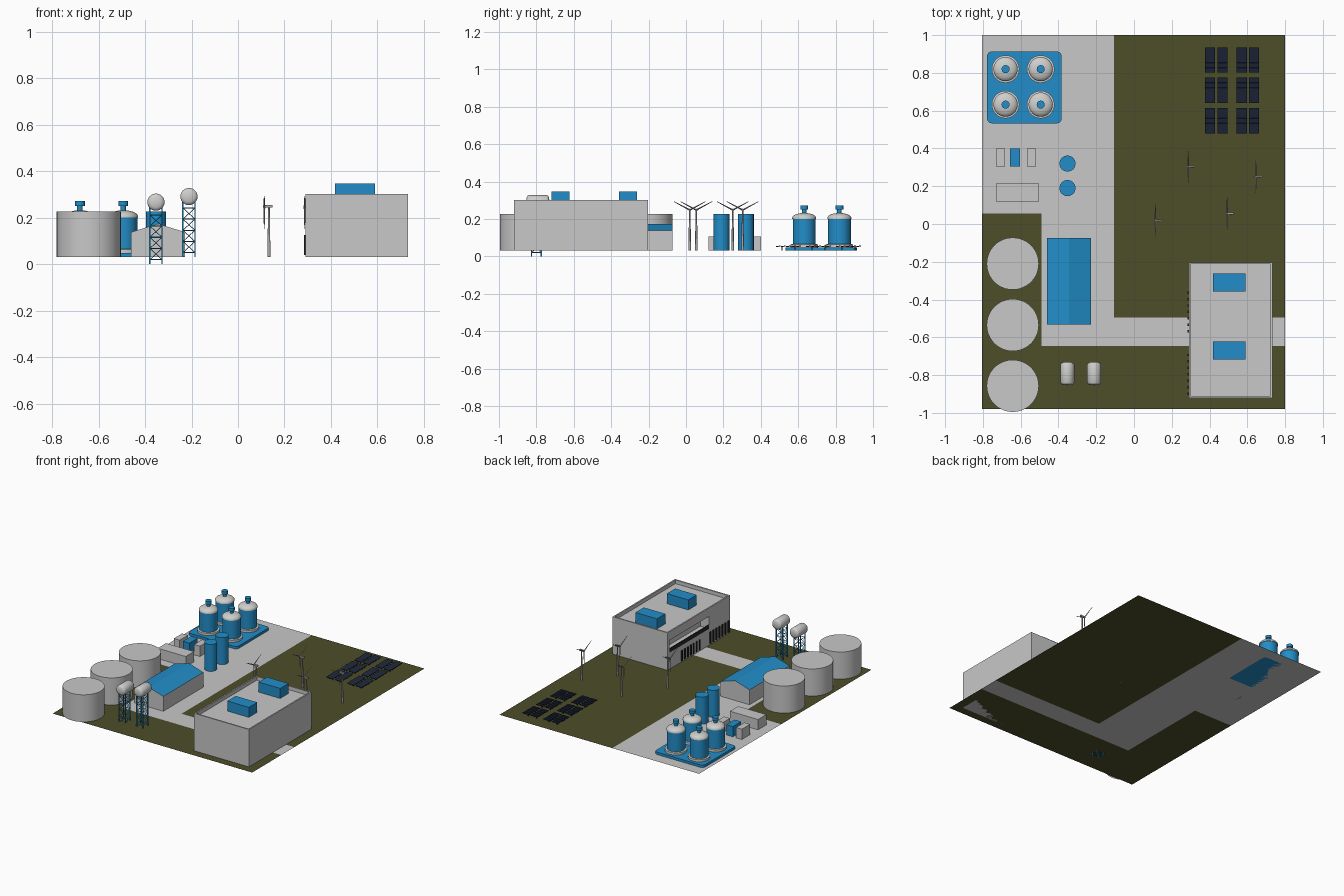
import bpy, bmesh, math
from mathutils import Vector, Matrix

if "Cube" in bpy.data.objects:
    bpy.data.objects.remove(bpy.data.objects["Cube"])

G = 0.03  # ground level


def mat(name, c):
    m = bpy.data.materials.new(name)
    m.diffuse_color = (*c, 1)
    m.use_nodes = True
    m.node_tree.nodes["Principled BSDF"].inputs["Base Color"].default_value = m.diffuse_color
    return m


GREY = mat("light_grey", (0.58, 0.58, 0.58))
BLUE = mat("blue", (0.016, 0.27, 0.58))
GRASS = mat("olive_grass", (0.075, 0.075, 0.023))
NAVY = mat("solar_navy", (0.012, 0.018, 0.04))
DARK = mat("dark_metal", (0.02, 0.02, 0.022))
WHITE = mat("pale_metal", (0.62, 0.62, 0.61))
STEEL = mat("turbine_grey", (0.42, 0.42, 0.42))


def finish(name, bm, mats, smooth=False):
    me = bpy.data.meshes.new(name)
    bm.normal_update()
    bm.to_mesh(me)
    bm.free()
    for m in mats:
        me.materials.append(m)
    ob = bpy.data.objects.new(name, me)
    bpy.context.collection.objects.link(ob)
    bpy.ops.object.select_all(action='DESELECT')
    ob.select_set(True)
    bpy.context.view_layer.objects.active = ob
    if smooth:
        bpy.ops.object.shade_smooth_by_angle(angle=math.radians(40))
    return ob


def add_box(bm, lo, hi, rot=None):
    lo, hi = Vector(lo), Vector(hi)
    m = Matrix.Translation((lo + hi) / 2)
    if rot:
        m = m @ rot
    bmesh.ops.create_cube(bm, size=1, matrix=m @ Matrix.Diagonal((*(hi - lo), 1)))


def box(name, lo, hi, m):
    bm = bmesh.new()
    add_box(bm, lo, hi)
    return finish(name, bm, [m])


def add_rod(bm, a, b, r, r2=None, seg=6):
    a, b = Vector(a), Vector(b)
    d = b - a
    m = Matrix.Translation((a + b) / 2) @ d.to_track_quat('Z', 'Y').to_matrix().to_4x4()
    bmesh.ops.create_cone(bm, cap_ends=True, segments=seg, radius1=r,
                          radius2=r if r2 is None else r2, depth=d.length, matrix=m)


def lathe(name, prof, loc, mats, seg=32, rule=None, rot=None):
    """Revolve (radius, height) points; rule picks a material by face height."""
    bm = bmesh.new()
    rings = []
    for r, z in prof:
        n = 1 if r == 0 else seg
        rings.append([bm.verts.new((r * math.cos(2 * math.pi * i / seg),
                                    r * math.sin(2 * math.pi * i / seg), z)) for i in range(n)])
    for k in range(len(rings) - 1):
        a, b = rings[k], rings[k + 1]
        for i in range(seg):
            j = (i + 1) % seg
            vs = [a[i % len(a)], a[j % len(a)], b[j % len(b)], b[i % len(b)]]
            f = bm.faces.new(list(dict.fromkeys(vs)))
            if rule:
                f.material_index = rule(f.calc_center_median().z)
    bm.transform(Matrix.Translation(loc) @ (rot or Matrix()))
    return finish(name, bm, mats, True)


# Ground sheet: grass and concrete rectangles
def sheet(name, rects, m):
    bm = bmesh.new()
    for x0, x1, y0, y1 in rects:
        bm.faces.new([bm.verts.new((x, y, G)) for x, y in ((x0, y0), (x1, y0), (x1, y1), (x0, y1))])
    finish(name, bm, [m])


sheet("concrete_yard", [(-0.805, -0.107, 0.056, 1), (-0.49, -0.107, -0.645, 0.056),
                        (-0.107, 0.8, -0.645, -0.495)], GREY)
sheet("grass", [(-0.805, -0.49, -0.645, 0.056), (-0.805, 0.8, -0.98, -0.645),
                (-0.107, 0.8, -0.495, 1)], GRASS)

# Large storage tanks
for y in (-0.21, -0.535, -0.857):
    lathe("storage_tank", [(0.138, G), (0.138, 0.227), (0, 0.227)], (-0.642, y, 0), [GREY], 48)

# Silo pad with rounded corners
pad = bmesh.new()
add_box(pad, (-0.778, 0.533, G), (-0.383, 0.913, 0.048))
bmesh.ops.bevel(pad, geom=[e for e in pad.edges if abs(e.verts[0].co.z - e.verts[1].co.z) > 0.01],
                offset=0.025, segments=4, affect='EDGES', profile=0.5)
finish("silo_pad", pad, [BLUE])

# Silos: pale foot ring, blue body, pale dome, blue cap
silo = [(0.073, 0.048), (0.073, 0.064), (0.061, 0.066), (0.061, 0.2), (0.064, 0.201), (0.064, 0.208),
        (0.058, 0.217), (0.045, 0.225), (0.025, 0.23), (0.012, 0.231), (0.012, 0.25),
        (0.021, 0.25), (0.021, 0.271), (0, 0.272)]
for x in (-0.68, -0.494):
    for y in (0.632, 0.82):
        lathe("silo", silo, (x, y, 0), [WHITE, BLUE], 32,
              lambda z: int(0.066 < z < 0.2005 or z > 0.235))

# Blue columns
for y in (0.19, 0.32):
    lathe("process_column", [(0.043, G), (0.043, 0.226), (0, 0.226)], (-0.352, y, 0), [BLUE], 16)

# Small equipment boxes
box("left_cabinet", (-0.73, 0.305, G), (-0.683, 0.4, 0.105), GREY)
box("middle_cabinet", (-0.657, 0.305, G), (-0.604, 0.4, 0.105), BLUE)
box("right_cabinet", (-0.567, 0.305, G), (-0.52, 0.4, 0.105), GREY)
box("long_container", (-0.73, 0.12, G), (-0.504, 0.215, 0.105), GREY)

# Gabled shed with blue roof
bm = bmesh.new()
prof = [(-0.46, G), (-0.228, G), (-0.228, 0.138), (-0.344, 0.174), (-0.46, 0.138)]
front = bm.faces.new([bm.verts.new((x, -0.533, z)) for x, z in prof])
ext = bmesh.ops.extrude_face_region(bm, geom=[front], use_keep_orig=True)
bmesh.ops.translate(bm, vec=(0, 0.46, 0), verts=[v for v in ext["geom"] if isinstance(v, bmesh.types.BMVert)])
bmesh.ops.recalc_face_normals(bm, faces=bm.faces)
for f in bm.faces:
    f.material_index = int(f.normal.z > 0.5)
finish("shed", bm, [GREY, BLUE])

# Main building: block with sunken roof and recessed balcony
hall = box("main_building", (0.29, -0.92, G), (0.732, -0.203, 0.302), GREY)
for lo, hi in (((0.3, -0.91, 0.275), (0.722, -0.213, 0.4)),
               ((0.2, -0.68, 0.15), (0.36, -0.225, 0.24))):
    cutter = box("cutter", lo, hi, GREY)
    cutter.hide_render = True
    bpy.context.view_layer.objects.active = hall
    mod = hall.modifiers.new("cut", 'BOOLEAN')
    mod.operation, mod.object, mod.solver = 'DIFFERENCE', cutter, 'EXACT'
    bpy.ops.object.modifier_apply(modifier="cut")
    bpy.data.objects.remove(cutter)
for y in (-0.31, -0.67):
    box("roof_unit", (0.417, y - 0.048, 0.275), (0.59, y + 0.048, 0.348), BLUE)

# Balcony rail and dark ground-floor slats on the left wall
bm = bmesh.new()
add_box(bm, (0.29, -0.68, 0.15), (0.297, -0.225, 0.178))
for i in range(7):
    add_box(bm, (0.284, -0.37 - i * 0.034, 0.04), (0.291, -0.357 - i * 0.034, 0.115))
    add_box(bm, (0.284, -0.70 - i * 0.034, 0.04), (0.291, -0.687 - i * 0.034, 0.125))
finish("rail_and_slats", bm, [DARK])

# Raised horizontal vessels on lattice towers
for x, zc, z0 in ((-0.353, 0.267, 0.0), (-0.211, 0.291, G)):
    L, r = 0.062, 0.037
    vessel = [(0, -L), (0.022, -L + 0.002), (0.033, -L + 0.007), (r, -L + 0.015),
              (r, L - 0.015), (0.033, L - 0.007), (0.022, L - 0.002), (0, L)]
    lathe("vessel", vessel, (x, -0.792, zc), [WHITE], 24, rot=Matrix.Rotation(-math.pi / 2, 4, 'X'))
    bm = bmesh.new()
    h, top, yc = 0.026, zc - 0.024, -0.8
    cs = [(x - h, yc - h), (x + h, yc - h), (x + h, yc + h), (x - h, yc + h)]
    for i in range(4):
        a, b = cs[i], cs[(i + 1) % 4]
        add_box(bm, (a[0] - 0.003, a[1] - 0.003, z0), (a[0] + 0.003, a[1] + 0.003, top))
        for k in range(5):
            z = z0 + 0.02 + k * 0.048
            add_rod(bm, (*a, z), (*b, z), 0.0022, seg=4)
            if k < 4:
                add_rod(bm, (*a, z), (*b, z + 0.048), 0.0015, seg=4)
    finish("lattice_tower", bm, [BLUE])

# Wind turbines, rotors facing -x
for x, y in ((0.113, 0.02), (0.287, 0.303), (0.493, 0.055), (0.645, 0.25)):
    bm = bmesh.new()
    z = 0.248
    add_rod(bm, (x + 0.02, y, G), (x + 0.02, y, z), 0.007, 0.004, 10)
    add_box(bm, (x + 0.003, y - 0.005, z - 0.005), (x + 0.035, y + 0.005, z + 0.006))
    add_rod(bm, (x + 0.004, y, z), (x - 0.006, y, z), 0.007, 0.003, 10)
    for deg in (28, 152, 270):
        d = Vector((0, math.cos(math.radians(deg)), math.sin(math.radians(deg))))
        add_rod(bm, Vector((x, y, z)), Vector((x, y, z)) + d * 0.096, 0.0045, 0.0015, 4)
    finish("wind_turbine", bm, [STEEL], True)

# Solar field: blocks of gently tilted slats on low posts
bm = bmesh.new()
tilt = Matrix.Rotation(math.radians(10), 4, 'X')
for x0 in (0.375, 0.441, 0.543, 0.609):
    for y0 in (0.48, 0.641, 0.801):
        for i in range(5):
            y = y0 + i * 0.027
            add_box(bm, (x0, y, 0.051), (x0 + 0.054, y + 0.0262, 0.056), tilt)
        for y in (y0 + 0.03, y0 + 0.1):
            add_box(bm, (x0 + 0.024, y, G), (x0 + 0.03, y + 0.006, 0.052))
finish("solar_panels", bm, [NAVY])
